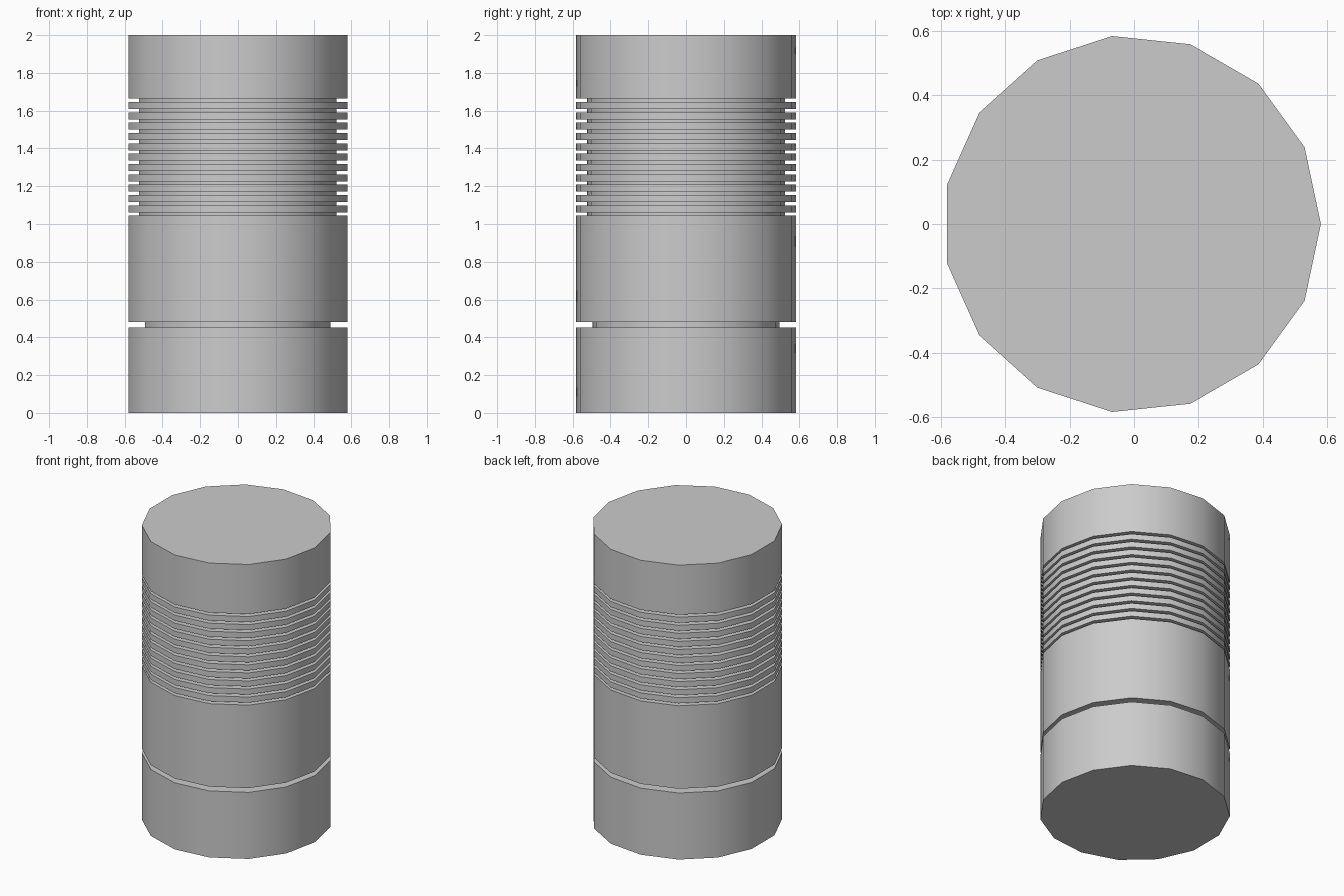
import bpy, bmesh, math

if "Cube" in bpy.data.objects:
    bpy.data.objects.remove(bpy.data.objects["Cube"])

SIDES, R = 15, 0.5865
OFFSET_X = -0.0065          # centres the odd-sided outline on x = 0

# Side profile: (radius, z) from bottom to top, with grooves cut in
profile = [(R, 0.0)]

def groove(z0, z1, r):
    profile.extend([(R, z0), (r, z0), (r, z1), (R, z1)])

groove(0.452, 0.481, 0.497)              # single deep groove
for i in range(12):                      # band of fine grooves
    z = 1.053 + i * 0.0547
    groove(z - 0.0085, z + 0.0085, 0.528)
profile.append((R, 2.0))

# Spin the profile into a closed 15-sided body
bm = bmesh.new()
rings = []
for r, z in profile:
    rings.append([bm.verts.new((OFFSET_X + r * math.cos(a), r * math.sin(a), z))
                  for a in (2 * math.pi * k / SIDES for k in range(SIDES))])
for low, high in zip(rings, rings[1:]):
    for k in range(SIDES):
        n = (k + 1) % SIDES
        bm.faces.new((low[k], low[n], high[n], high[k]))
bm.faces.new(rings[0][::-1])
bm.faces.new(rings[-1])
bmesh.ops.recalc_face_normals(bm, faces=bm.faces)

mesh = bpy.data.meshes.new("grooved_cylinder")
bm.to_mesh(mesh)
bm.free()
body = bpy.data.objects.new("grooved_cylinder", mesh)
bpy.context.collection.objects.link(body)

# Smooth sides, crisp groove and cap edges
bpy.context.view_layer.objects.active = body
body.select_set(True)
bpy.ops.object.shade_smooth_by_angle(angle=math.radians(30))
